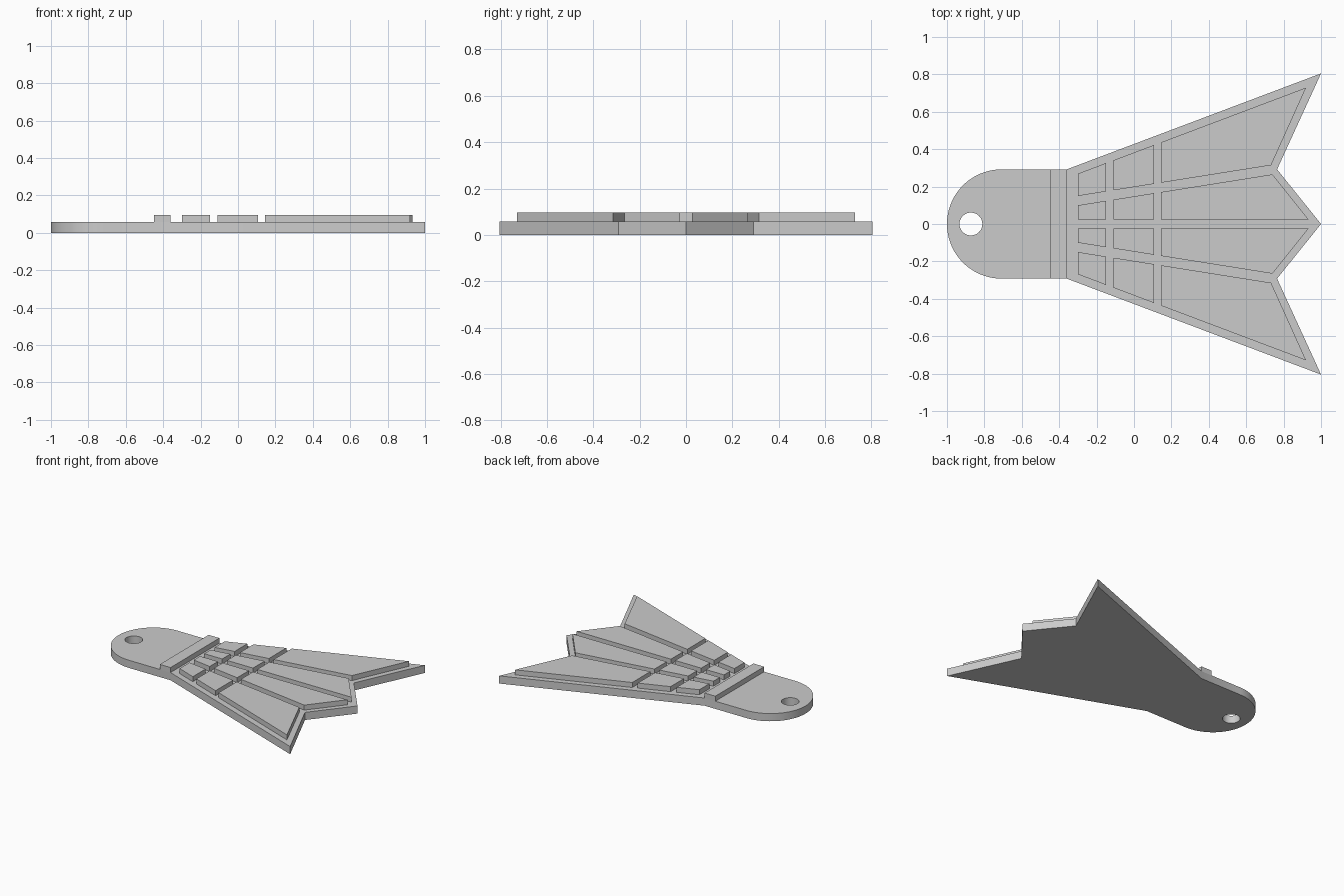
import bpy
import bmesh
from math import pi, sin, cos, radians

cube = bpy.data.objects.get("Cube")
if cube:
    bpy.data.objects.remove(cube, do_unlink=True)

grey = bpy.data.materials.new("plain grey")
grey.use_nodes = True
GREY = (0.6, 0.6, 0.6, 1)
grey.diffuse_color = GREY
grey.node_tree.nodes["Principled BSDF"].inputs["Base Color"].default_value = GREY

BASE_TOP, RAISED_TOP = 0.058, 0.096


def prism(name, outline, z0, z1):
    """Extrude a flat outline from z0 up to z1."""
    bm = bmesh.new()
    face = bm.faces.new([bm.verts.new((x, y, z0)) for x, y in outline])
    grown = bmesh.ops.extrude_face_region(bm, geom=[face])["geom"]
    top = [v for v in grown if isinstance(v, bmesh.types.BMVert)]
    bmesh.ops.translate(bm, verts=top, vec=(0, 0, z1 - z0))
    bmesh.ops.recalc_face_normals(bm, faces=bm.faces)
    mesh = bpy.data.meshes.new(name)
    bm.to_mesh(mesh)
    bm.free()
    mesh.materials.append(grey)
    obj = bpy.data.objects.new(name, mesh)
    bpy.context.collection.objects.link(obj)
    return obj


def arc(cx, radius, start, end, steps):
    angles = [start + (end - start) * i / steps for i in range(steps + 1)]
    return [(cx + radius * cos(a), radius * sin(a)) for a in angles]


# Base plate: rounded tab flaring into a three-pointed fan
half = [(-0.36, 0.292), (1, 0.805), (0.765, 0.292)]
outline = arc(-0.708, 0.292, pi / 2, 3 * pi / 2, 48)
outline += [(x, -y) for x, y in half] + [(1, 0)] + half[::-1]
base = prism("base_plate", outline, 0, BASE_TOP)

# Ring hole through the tab
cutter = prism("hole_cutter", arc(-0.872, 0.061, 0, 2 * pi, 48)[:-1], -0.1, 0.2)
cutter.hide_render = True
cut = base.modifiers.new("ring_hole", "BOOLEAN")
cut.operation = "DIFFERENCE"
cut.solver = "EXACT"
cut.object = cutter
bpy.context.view_layer.objects.active = base
base.select_set(True)
bpy.ops.object.modifier_apply(modifier=cut.name)
bpy.data.objects.remove(cutter, do_unlink=True)
bpy.ops.object.shade_smooth_by_angle(angle=radians(30))

# Raised crossbar where the tab meets the fan
prism("crossbar", [(-0.45, -0.292), (-0.36, -0.292), (-0.36, 0.292), (-0.45, 0.292)],
      BASE_TOP, RAISED_TOP)


# Radiating edges of the raised panels, as y along x
def inner_low(x):
    return 0.025


def inner_high(x):
    return 0.1 + 0.159 * (x + 0.3)


def outer_low(x):
    return 0.15 + 0.159 * (x + 0.3)


def outer_high(x):
    return 0.269 + 0.377 * (x + 0.3)


# Each lane: name, lower edge, upper edge, x of its lower and upper far corners
lanes = [("inner", inner_low, inner_high, 0.932, 0.74),
         ("outer", outer_low, outer_high, 0.733, 0.92)]
rows = [("near", -0.3, -0.15), ("middle", -0.11, 0.108), ("far", 0.144, None)]

# Raised panels in three rows, mirrored left and right
for side, sign in (("left", -1), ("right", 1)):
    for lane, low, high, tip_low, tip_high in lanes:
        for row, x0, x1 in rows:
            xl, xh = (tip_low, tip_high) if x1 is None else (x1, x1)
            corners = [(x0, low(x0)), (xl, low(xl)), (xh, high(xh)), (x0, high(x0))]
            prism(f"{row}_{lane}_panel_{side}", [(x, sign * y) for x, y in corners],
                  BASE_TOP, RAISED_TOP)
